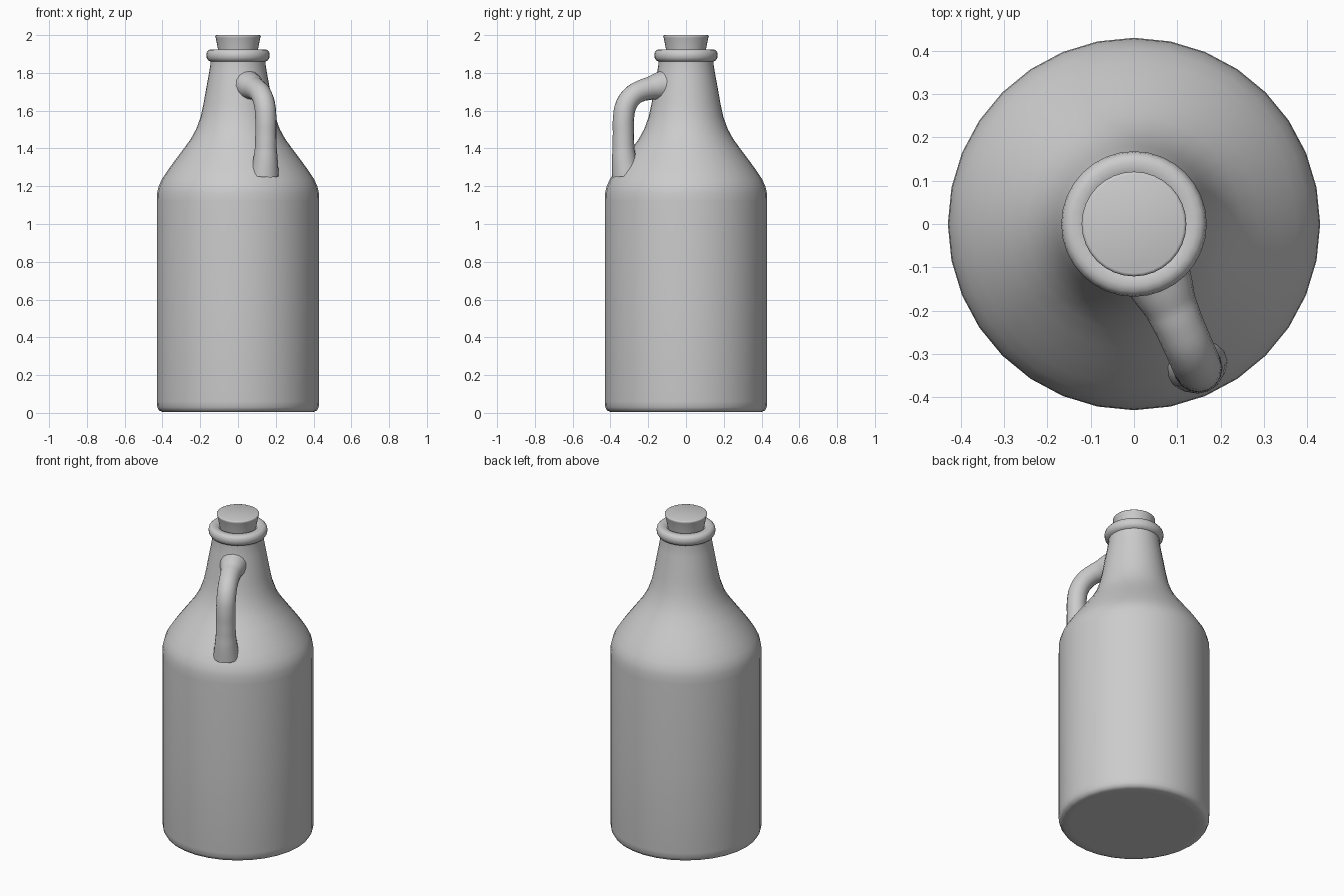
import bpy, bmesh, math

if "Cube" in bpy.data.objects:
    bpy.data.objects.remove(bpy.data.objects["Cube"])

SIDES = 32


def lathe(name, profile, angle=40):
    """Revolve (radius, height) points around z; radius 0 makes a pole."""
    bm = bmesh.new()
    rings = []
    for r, z in profile:
        if r == 0:
            rings.append([bm.verts.new((0, 0, z))] * SIDES)
        else:
            rings.append([bm.verts.new((r * math.cos(math.tau * i / SIDES),
                                        r * math.sin(math.tau * i / SIDES), z))
                          for i in range(SIDES)])
    for a, b in zip(rings, rings[1:]):
        for i in range(SIDES):
            j = (i + 1) % SIDES
            bm.faces.new(list(dict.fromkeys((a[i], a[j], b[j], b[i]))))
    bmesh.ops.recalc_face_normals(bm, faces=bm.faces)
    mesh = bpy.data.meshes.new(name)
    bm.to_mesh(mesh)
    bm.free()
    ob = bpy.data.objects.new(name, mesh)
    bpy.context.collection.objects.link(ob)
    smooth(ob, angle)
    return ob


def smooth(ob, angle):
    bpy.ops.object.select_all(action='DESELECT')
    ob.select_set(True)
    bpy.context.view_layer.objects.active = ob
    bpy.ops.object.shade_smooth_by_angle(angle=math.radians(angle))


# Jug body with shoulder, tapered neck and rolled lip
lathe("jug_body", [
    (0, 0.005), (0.36, 0.005), (0.40, 0.005), (0.417, 0.012), (0.427, 0.03), (0.43, 0.06),
    (0.43, 0.6), (0.43, 1.12), (0.428, 1.165), (0.42, 1.2), (0.404, 1.235),
    (0.375, 1.28), (0.335, 1.335), (0.29, 1.395), (0.25, 1.45), (0.22, 1.505),
    (0.197, 1.57), (0.182, 1.64), (0.168, 1.72), (0.155, 1.79), (0.146, 1.845),
    (0.146, 1.86), (0.158, 1.866), (0.166, 1.88), (0.168, 1.895), (0.165, 1.91),
    (0.156, 1.921), (0.142, 1.925), (0.115, 1.922), (0.095, 1.90)], 60)

# Tapered stopper
lathe("stopper", [
    (0, 1.89), (0.10, 1.89), (0.106, 1.925), (0.118, 1.985),
    (0.121, 1.993), (0.119, 1.998), (0.114, 2.0), (0, 2.0)], 50)

# Loop handle, flared where it meets neck and shoulder: (distance, height, thickness)
PATH = [(0.12, 1.735, 0.082), (0.165, 1.728, 0.072), (0.21, 1.718, 0.061),
        (0.26, 1.705, 0.057), (0.31, 1.678, 0.056), (0.348, 1.628, 0.056),
        (0.362, 1.56, 0.056), (0.363, 1.48, 0.056), (0.362, 1.40, 0.058),
        (0.357, 1.33, 0.066), (0.345, 1.26, 0.076)]
turn = math.radians(24)
curve = bpy.data.curves.new("handle", 'CURVE')
curve.dimensions = '3D'
curve.bevel_depth = 1.0
curve.bevel_resolution = 6
curve.resolution_u = 4
curve.use_fill_caps = True
spline = curve.splines.new('BEZIER')
spline.bezier_points.add(len(PATH) - 1)
for p, (d, z, t) in zip(spline.bezier_points, PATH):
    p.co = (d * math.sin(turn), -d * math.cos(turn), z)
    p.handle_left_type = p.handle_right_type = 'AUTO'
    p.radius = t
handle = bpy.data.objects.new("handle", curve)
bpy.context.collection.objects.link(handle)
bpy.ops.object.select_all(action='DESELECT')
handle.select_set(True)
bpy.context.view_layer.objects.active = handle
bpy.ops.object.convert(target='MESH')
smooth(bpy.context.view_layer.objects.active, 50)
